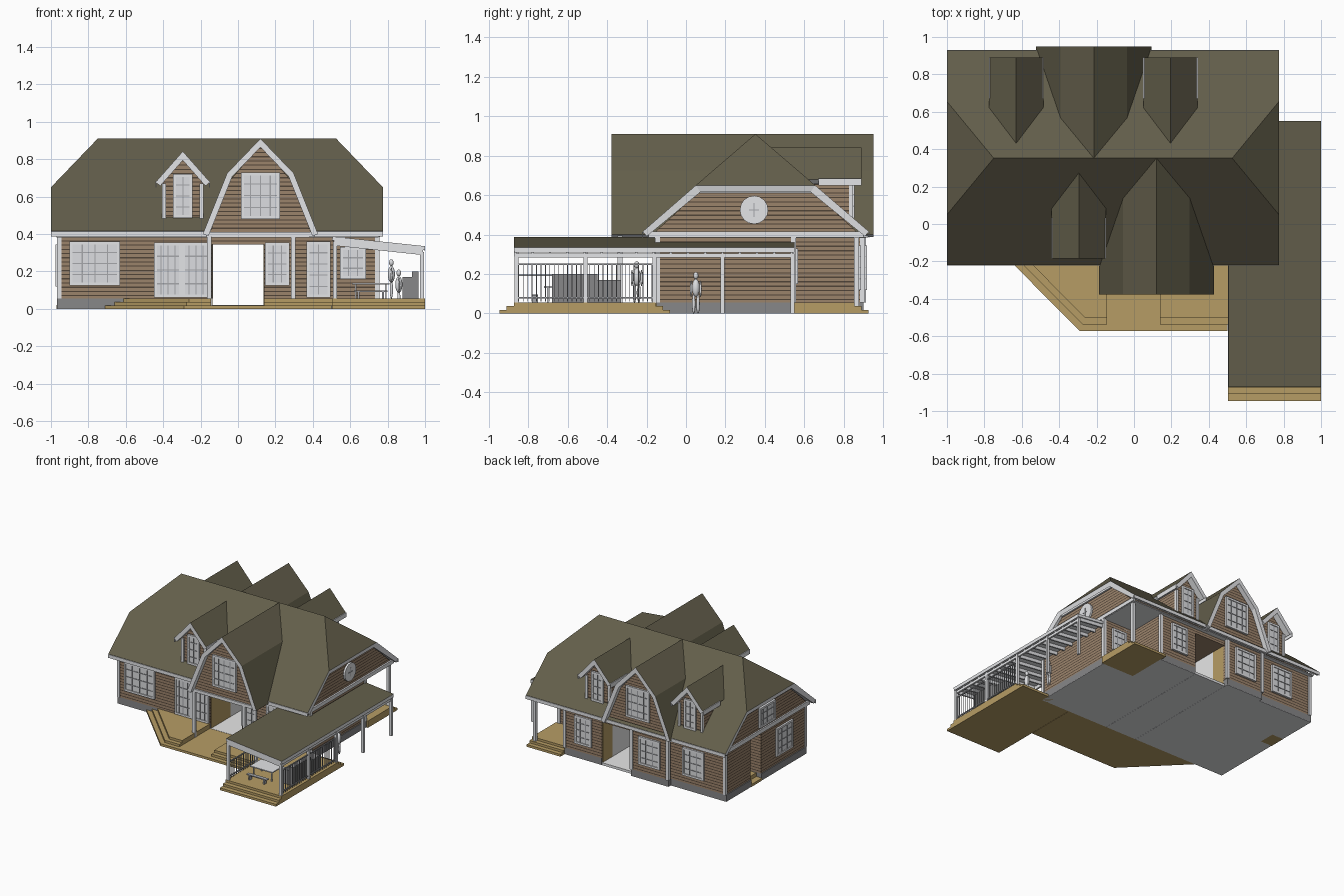
import bpy, bmesh, math
from mathutils import Matrix, Vector

if "Cube" in bpy.data.objects:
    bpy.data.objects.remove(bpy.data.objects["Cube"])


def material(name, *rgb):
    m = bpy.data.materials.new(name)
    m.use_nodes = True
    m.diffuse_color = (*rgb, 1)
    m.node_tree.nodes["Principled BSDF"].inputs["Base Color"].default_value = (*rgb, 1)
    return m


ROOF = material("olive shingle", .125, .113, .07)
WOOD = material("brown siding", .33, .228, .148)
GROOVE = material("dark groove", .08, .056, .038)
TAN = material("deck timber", .47, .335, .13)
TRIM = material("pale trim", .78, .79, .81)
GREY = material("foundation grey", .245, .245, .25)
PANE = material("window pane", .72, .73, .75)
WHITE = material("white", .95, .95, .95)
BAR = material("window bar", .38, .39, .41)


def finish(name, bm, *mats):
    me = bpy.data.meshes.new(name)
    bm.to_mesh(me)
    bm.free()
    for m in mats:
        me.materials.append(m)
    ob = bpy.data.objects.new(name, me)
    bpy.context.collection.objects.link(ob)
    return ob


def add_box(bm, x0, x1, y0, y1, z0, z1, index=0, matrix=Matrix()):
    mid = Matrix.Translation(((x0 + x1) / 2, (y0 + y1) / 2, (z0 + z1) / 2))
    size = Matrix.Diagonal((x1 - x0, y1 - y0, z1 - z0, 1))
    for v in bmesh.ops.create_cube(bm, size=1, matrix=matrix @ mid @ size)["verts"]:
        for f in v.link_faces:
            f.material_index = index


def boxes(name, mat, *dims):
    bm = bmesh.new()
    for d in dims:
        add_box(bm, *d)
    return finish(name, bm, mat)


def prism(name, pts, axis, a, b, *mats):
    """Extrude a 2D outline along an axis; with two materials, band it as siding."""
    place = {"x": lambda p: (a, *p), "y": lambda p: (p[0], a, p[1]), "z": lambda p: (*p, a)}[axis]
    bm = bmesh.new()
    face = bm.faces.new([bm.verts.new(place(p)) for p in pts])
    ext = bmesh.ops.extrude_face_region(bm, geom=[face])["geom"]
    step = Vector([(b - a) * (axis == c) for c in "xyz"])
    bmesh.ops.translate(bm, vec=step, verts=[e for e in ext if isinstance(e, bmesh.types.BMVert)])
    bmesh.ops.recalc_face_normals(bm, faces=bm.faces)
    if len(mats) > 1:
        pitch, gap = .0225, .006
        for k in range(2, 42):
            for h in (k * pitch, k * pitch + gap):
                bmesh.ops.bisect_plane(bm, geom=bm.verts[:] + bm.edges[:] + bm.faces[:],
                                       plane_co=(0, 0, h), plane_no=(0, 0, 1))
        for f in bm.faces:
            if abs(f.normal.z) < .9:
                f.material_index = int(f.calc_center_median().z % pitch < gap)
    return finish(name, bm, *mats)


def roof(name, faces, thick=.032):
    bm = bmesh.new()
    for pts in faces:
        bm.faces.new([bm.verts.new(p) for p in pts])
    bmesh.ops.remove_doubles(bm, verts=bm.verts, dist=.0005)
    bm.normal_update()
    bmesh.ops.reverse_faces(bm, faces=[f for f in bm.faces if f.normal.z < 0])
    ob = finish(name, bm, ROOF, TRIM)
    mod = ob.modifiers.new("thickness", "SOLIDIFY")
    mod.thickness, mod.offset, mod.use_even_offset = thick, -1, True
    mod.material_offset = mod.material_offset_rim = 1
    return ob


def ridge_roof(name, profile, y0, y1):
    roof(name, [[(p[0], y0, p[1]), (q[0], y0, q[1]), (q[0], y1, q[1]), (p[0], y1, p[1])]
                for p, q in zip(profile, profile[1:])])


TURN = {"front": 0, "back": 180, "right": -90}


def window(name, side, x, y, z0, z1, w, cols=3, rows=4):
    """Framed window whose outside faces the given side."""
    m = Matrix.Translation((x, y, 0)) @ Matrix.Rotation(math.radians(TURN[side]), 4, "Z")
    bm = bmesh.new()
    h, t = w / 2, .016
    add_box(bm, -h, h, -.004, .004, z0, z1, 0, m)
    for i in range(1, cols):
        u = -h + w * i / cols
        add_box(bm, u - .003, u + .003, -.008, 0, z0, z1, 1, m)
    for i in range(1, rows):
        v = z0 + (z1 - z0) * i / rows
        add_box(bm, -h, h, -.008, 0, v - .003, v + .003, 1, m)
    for a, b, c, d in ((-h, -h + t, z0, z1), (h - t, h, z0, z1), (-h, h, z0, z0 + t), (-h, h, z1 - t, z1)):
        add_box(bm, a, b, -.011, .004, c, d, 2, m)
    finish(name, bm, PANE, BAR, TRIM)


# Foundation and ground-floor walls, split by the central passage
left_plan = [(-.14, -.15), (-.14, .9), (-.47, .9), (-.47, .87), (-.96, .87), (-.96, .55), (-.86, .55),
             (-.86, .42), (-.96, .42), (-.96, -.15)]
right_plan = [(.14, -.15), (.75, -.15), (.75, .55), (.47, .55), (.47, .87), (.14, .87)]
for side, plan in (("left_wing", left_plan), ("right_wing", right_plan)):
    outline = [(x * 1.008, y) for x, y in plan]
    prism(side + "_underside", outline, "z", 0, .003, TRIM)
    prism(side + "_foundation", outline, "z", .003, .055, GREY)
    prism(side + "_walls", plan, "z", .055, .388, WOOD, GROOVE)
prism("passage_lintel", [(-.14, -.15), (.14, -.15), (.14, .87), (-.14, .87)], "z", .345, .388, WOOD, GROOVE)
boxes("passage_base", TRIM, (-.14, .14, -.15, .87, 0, .014))
boxes("passage_floor", WHITE, (-.14, .14, -.15, .87, .014, .02))
for a, b in ((-.14, -.136), (.136, .14)):
    boxes("passage_end_lining", TAN, (a, b, -.14, .1, .02, .345), (a, b, .74, .86, .02, .345))
    boxes("passage_inner_lining", WHITE, (a, b, .1, .74, .02, .345))
boxes("soffit", TRIM, (-.97, .75, -.19, .9, .382, .39), (-.14, .38, -.34, -.15, .382, .39),
      (-.47, .04, .85, .91, .382, .39))
boxes("corner_boards", TRIM, *[(x - .012, x + .012, y - .012, y + .012, .055, .385) for x, y in
      ((-.955, -.145), (.745, -.145), (-.955, .865), (.745, .545), (-.47, .9), (-.145, .895), (.47, .865))])

# Main half-hipped roof and its gable walls
X0, X1, YF, YB, YM = -1, .775, -.22, .928, .352
EAVE, CUT, TOP = .415, .65, .91
rl, rr = (-.75, YM, TOP), (.525, YM, TOP)
fl, fr, bl, br = [(x, y, CUT) for y in (.05, .655) for x in (X0, X1)]
roof("main_roof", [[(X0, YF, EAVE), (X1, YF, EAVE), fr, rr, rl, fl],
                   [(X0, YB, EAVE), (X1, YB, EAVE), br, rr, rl, bl],
                   [fl, rl, bl], [fr, rr, br]])
boxes("eave_fascias", TRIM, *[(X0, X1, y - .003, y + .003, .386, .413) for y in (YF, YB)])
prism("gable_walls", [(-.15, .388), (.86, .388), (.86, .42), (.64, .62), (.07, .62), (-.15, .42)],
      "x", -.96, .745, WOOD, GROOVE)
boxes("gable_bands", TRIM, *[(x - .008, x + .008, a, b, z0, z1) for x in (-.963, .75)
      for a, b, z0, z1 in ((-.19, .9, .385, .415), (.07, .64, .61, .64))])
bm = bmesh.new()
spin = Matrix.Translation((.75, .345, .525)) @ Matrix.Rotation(math.pi / 2, 4, "Y")
bmesh.ops.create_cone(bm, cap_ends=True, segments=16, radius1=.072, radius2=.072, depth=.02, matrix=spin)
add_box(bm, .758, .763, .342, .348, .49, .56, 1)
add_box(bm, .758, .763, .32, .37, .522, .528, 1)
finish("round_window", bm, TRIM, BAR)

# Large gambrel gables, front and back
for name, cx, edge, wall, side in (("front_gable", .12, -.378, -.335, "front"), ("back_gable", -.215, .95, .91, "back")):
    half = [(-.308, .40), (-.178, .725), (0, TOP)]
    full = [(cx + x, z) for x, z in half] + [(cx - x, z) for x, z in half[1::-1]]
    ridge_roof(name + "_roof", full, edge, YM)
    inner = [(cx + x * .9, max(.388, z - .035)) for x, z in half]
    inner += [(2 * cx - x, z) for x, z in inner[1::-1]]
    prism(name + "_wall", inner, "y", wall, YM, WOOD, GROOVE)
    out = math.copysign(.006, edge)
    window(name + "_window", side, cx, wall + out, .48, .73, .21, 4, 4)
    boxes(name + "_band", TRIM, (cx - .29, cx + .29, wall - .012, wall + .012, .385, .41))

# Small dormers
for name, cx, s in (("front_dormer", -.295, -1), ("back_dormer_a", -.63, 1), ("back_dormer_b", .195, 1)):
    edge, wall = YM + s * .537, YM + s * .485
    ridge_roof(name + "_roof", [(cx - .145, .678), (cx, .842), (cx + .145, .678)], edge, YM + s * .08)
    inner_end = YM + s * .32
    boxes(name + "_fascias", TRIM, *[(cx + k - .003, cx + k + .003, min(edge, inner_end), max(edge, inner_end),
                                      .648, .684) for k in (-.143, .143)])
    prism(name + "_wall", [(cx - .105, .43), (cx + .105, .43), (cx + .105, .675), (cx, .80), (cx - .105, .675)],
          "y", wall, YM + s * .1, WOOD, GROOVE)
    window(name + "_window", "front" if s < 0 else "back", cx, wall + s * .006, .485, .72, .105, 2, 4)
    boxes(name + "_corners", TRIM, *[(cx + k - .01, cx + k + .01, wall - .01, wall + .01, .46, .67)
                                     for k in (-.1, .1)])

# Ground-floor windows and doors
for name, *spec in (("picture_window", "front", -.765, -.155, .125, .36, .27, 4, 4),
                    ("french_doors_a", "front", -.375, -.155, .06, .355, .15, 4, 4),
                    ("french_doors_b", "front", -.225, -.155, .06, .355, .15, 4, 4),
                    ("porch_window", "front", .21, -.155, .125, .355, .13, 3, 4),
                    ("front_door", "front", .43, -.155, .06, .36, .13, 2, 5),
                    ("side_window", "front", .615, -.155, .16, .33, .14, 3, 3),
                    ("rear_window_a", "back", -.68, .876, .12, .345, .19, 3, 4),
                    ("rear_window_b", "back", -.31, .906, .12, .345, .19, 3, 4),
                    ("rear_window_c", "back", .3, .876, .12, .345, .15, 3, 4),
                    ("corner_porch_window", "back", .61, .556, .15, .33, .13, 3, 3),
                    ("end_window", "right", -.964, .13, .12, .345, .21, 3, 4),
                    ("end_upper_window", "right", -.964, .352, .43, .59, .2, 4, 3),
                    ("side_door", "right", -.866, .485, .06, .34, .1, 2, 4)):
    window(name, *spec)

# Front deck with mitred steps and a low walkway in the middle
for k in range(3):
    d, z = .035 * k, .0183 * k
    outline = [(-.71 + 1.414 * d, -.15), (-.29 + .414 * d, -.572 + d)]
    if k == 0:
        prism("deck_base", outline + [(.5, -.572), (.5, -.15)], "z", 0, .0183, TAN)
    else:
        prism("deck_left", outline + [(-.145, -.572 + d), (-.145, -.15)], "z", z, z + .0183, TAN)
        boxes("deck_right", TAN, (.14, .502, -.572 + d, -.15, z, z + .0183))

# Terrace deck, corner porch deck and side step
boxes("terrace_deck", TAN, *[(.502, 1, -.947 + .037 * k, -.08 - .037 * k, .0183 * k, .0183 * (k + 1)) for k in range(3)])
boxes("corner_deck", TAN, *[(.47, .77, .55, .925 - .035 * k, .0183 * k, .0183 * (k + 1)) for k in range(3)])
boxes("side_steps", TAN, (-.97, -.86, .42, .55, 0, .02), (-.92, -.86, .42, .55, .02, .05))

# Posts
boxes("house_posts", TRIM, *[(x - .012, x + .012, y - .012, y + .012, .02, .385) for x, y in
      ((-.153, -.335), (.295, -.335), (.735, .865))])
bays = [-.86, -.51, -.16, .185, .54]
boxes("terrace_posts", TRIM, *[(.974, .994, y - .01, y + .01, 0 if y > -.1 else .05, .305) for y in bays],
      *[(.508, .528, y - .01, y + .01, .05, .36) for y in bays[:3]])

# Terrace roof with rafters and beams
roof("terrace_roof", [[(.505, -.872, .387), (1, -.872, .335), (1, .55, .335), (.505, .55, .387)]], .022)
boxes("terrace_fascia", TRIM, (.996, 1, -.87, .55, .308, .334))
tilt = Matrix.Translation((.75, 0, .325)) @ Matrix.Rotation(math.atan2(.052, .49), 4, "Y")
bm = bmesh.new()
for i in range(17):
    y = -.865 + i * .0875
    add_box(bm, -.24, .24, y - .006, y + .006, -.012, .016, 0, tilt)
finish("terrace_rafters", bm, TRIM)
boxes("terrace_beams", TRIM, (.976, .99, -.87, .55, .283, .303), (.51, .524, -.87, -.16, .335, .36))

# Railings
rails = [(.98, .988, -.86, -.16, z, z + .008) for z in (.075, .245)]
rails += [(.982, .986, y, y + .004, .06, .25) for y in [-.85 + .0225 * i for i in range(31)]]
rails += [(.513, .521, -.86, -.51, z, z + .008) for z in (.075, .19)]
rails += [(.515, .519, y, y + .004, .06, .19) for y in [-.85 + .0225 * i for i in range(15)]]
boxes("terrace_railings", BAR, *rails)

# Terrace furniture
boxes("table", TRIM, (.61, .81, -.72, -.58, .13, .138),
      *[(x, x + .008, y, y + .008, .055, .13) for x in (.625, .787) for y in (-.705, -.603)])
boxes("benches", BAR, *[(.62, .8, y, y + .03, .09, .097) for y in (-.78, -.55)],
      *[(x, x + .01, y, y + .03, .055, .09) for x in (.64, .77) for y in (-.78, -.55)])
boxes("counter", GREY, (.88, .965, -.68, -.33, .055, .17), (.93, .965, -.68, -.45, .17, .2))


# Standing figures
def figure(name, x, y, z):
    bm = bmesh.new()
    for u, h, r, tall in ((-.011, .05, .009, .052), (.011, .05, .009, .052), (0, .13, .02, .045),
                          (-.024, .125, .006, .042), (.024, .125, .006, .042), (0, .192, .013, .018)):
        place = Matrix.Translation((x, y + u, z + h)) @ Matrix.Diagonal((r, r, tall, 1))
        bmesh.ops.create_uvsphere(bm, u_segments=10, v_segments=8, radius=1, matrix=place)
    for f in bm.faces:
        f.smooth = True
    finish(name, bm, PANE)


figure("terrace_figure", .82, -.25, .055)
figure("garden_figure", .86, .05, 0)
